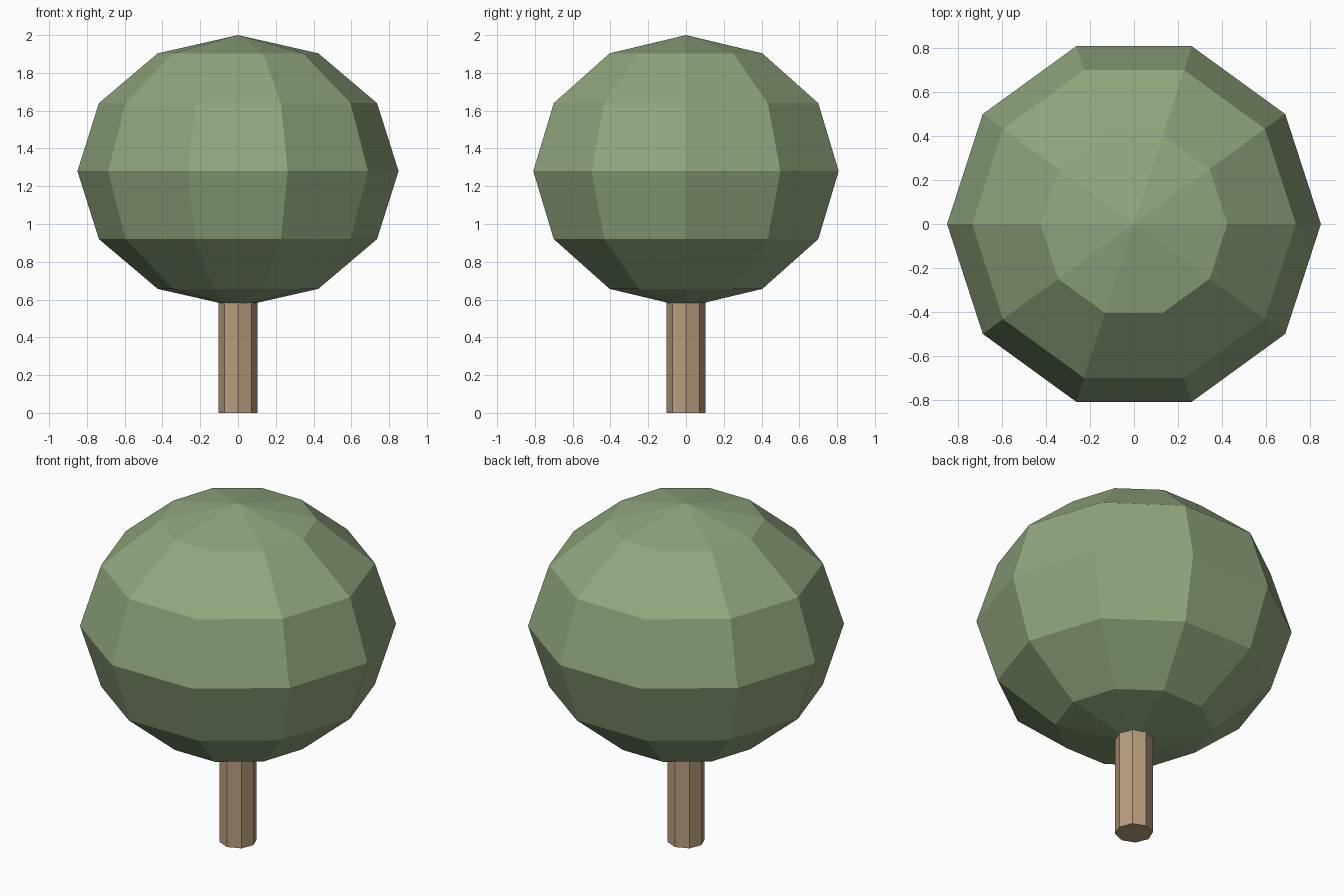
import bpy, bmesh
from math import sin, cos, pi
from mathutils import Matrix, Vector

if "Cube" in bpy.data.objects:
    bpy.data.objects.remove(bpy.data.objects["Cube"])


def finish(bm, name, color):
    bmesh.ops.recalc_face_normals(bm, faces=bm.faces)
    mesh = bpy.data.meshes.new(name)
    bm.to_mesh(mesh)
    bm.free()
    mat = bpy.data.materials.new(name + "_color")
    mat.diffuse_color = (*color, 1)
    mat.use_nodes = True
    mat.node_tree.nodes["Principled BSDF"].inputs["Base Color"].default_value = mat.diffuse_color
    mesh.materials.append(mat)
    obj = bpy.data.objects.new(name, mesh)
    bpy.context.collection.objects.link(obj)
    return obj


# trunk: straight eight-sided post, its top buried in the foliage
TRUNK_TOP = 0.7
bm = bmesh.new()
bmesh.ops.create_cone(bm, cap_ends=True, segments=8, radius1=0.102, radius2=0.102,
                      depth=TRUNK_TOP, matrix=Matrix.Translation((0, 0, TRUNK_TOP / 2)))
finish(bm, "trunk", (0.48, 0.34, 0.21))

# foliage: faceted squashed ball, ten sides and six bands, spun from a half arc
RADIUS, HALF_HEIGHT, CENTRE_Z = 0.85, 0.72, 1.28
SIDES, BANDS = 10, 6
bm = bmesh.new()
arc = []
for i in range(BANDS + 1):
    a = -pi / 2 + pi * i / BANDS
    arc.append(bm.verts.new((RADIUS * cos(a), 0, CENTRE_Z + HALF_HEIGHT * sin(a))))
edges = [bm.edges.new(pair) for pair in zip(arc, arc[1:])]
bmesh.ops.spin(bm, geom=arc + edges, cent=Vector((0, 0, 0)), axis=Vector((0, 0, 1)),
               angle=2 * pi, steps=SIDES)
bmesh.ops.remove_doubles(bm, verts=bm.verts, dist=0.001)
finish(bm, "foliage", (0.28, 0.386, 0.205))
